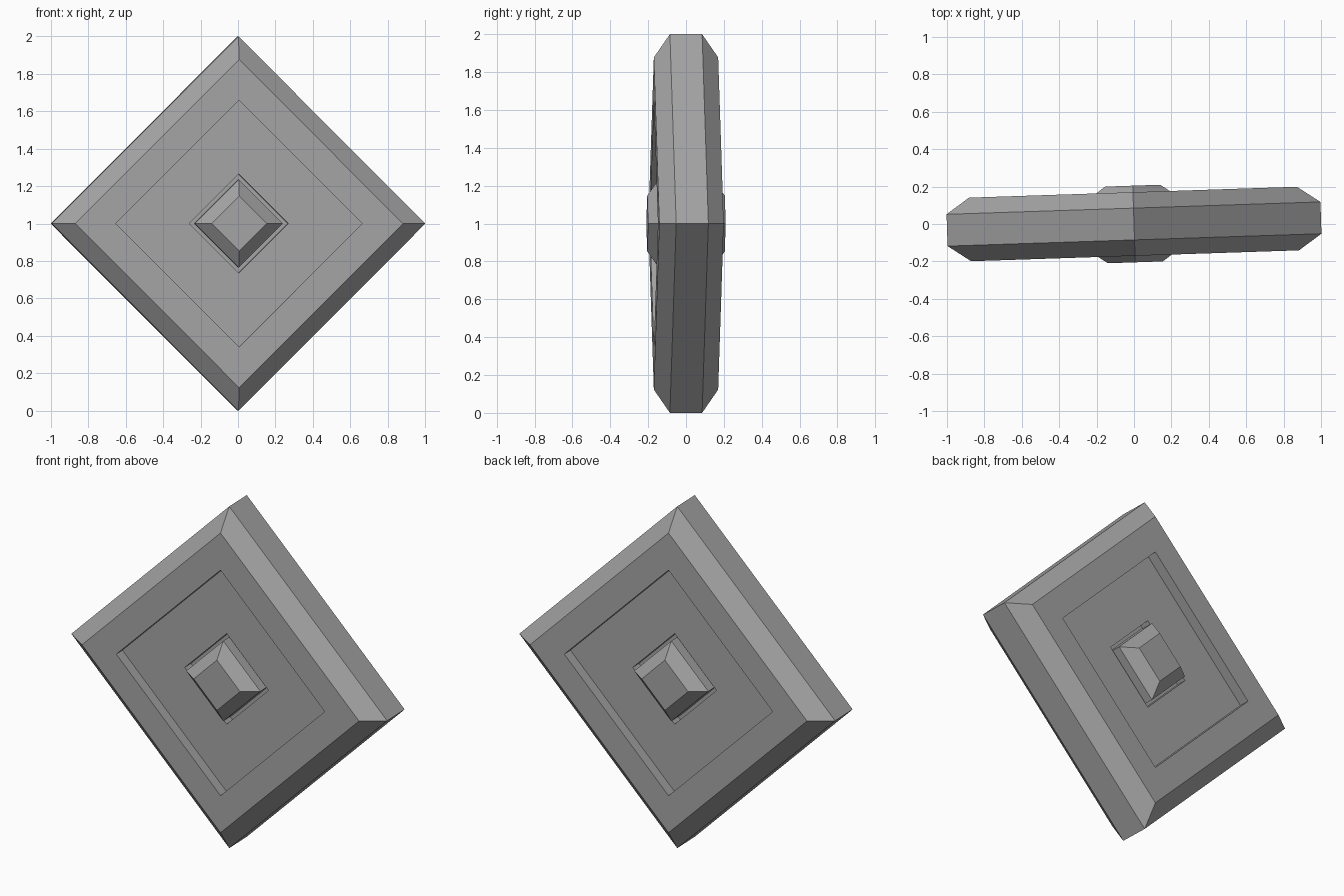
import bpy, bmesh, math
from mathutils import Matrix

default = bpy.data.objects.get("Cube")
if default:
    bpy.data.objects.remove(default, do_unlink=True)

# One plain grey for every part
grey = bpy.data.materials.new("plain_grey")
grey.use_nodes = True
colour = (0.38, 0.38, 0.38, 1.0)
grey.diffuse_color = colour
grey.node_tree.nodes["Principled BSDF"].inputs["Base Color"].default_value = colour

TILT = math.radians(1.9)   # slight turn about the upright axis


def diamond_part(name, half_profile, hollow=False):
    """Loft diamond rings through (half diagonal, depth) points, mirrored front to back."""
    profile = half_profile + [(r, -d) for r, d in reversed(half_profile)]
    bm = bmesh.new()
    rings = []
    for r, d in profile:
        rings.append([bm.verts.new((r * math.cos(a), -d, r * math.sin(a)))
                      for a in (i * math.pi / 2 for i in range(4))])
    pairs = list(zip(rings, rings[1:]))
    if hollow:
        pairs.append((rings[-1], rings[0]))
    else:
        bm.faces.new(rings[0])
        bm.faces.new(rings[-1])
    for a, b in pairs:
        for i in range(4):
            j = (i + 1) % 4
            bm.faces.new((a[i], a[j], b[j], b[i]))
    bmesh.ops.recalc_face_normals(bm, faces=bm.faces)
    bm.transform(Matrix.Translation((0, 0, 1)) @ Matrix.Rotation(TILT, 4, 'Z'))
    mesh = bpy.data.meshes.new(name)
    bm.to_mesh(mesh)
    bm.free()
    mesh.materials.append(grey)
    obj = bpy.data.objects.new(name, mesh)
    bpy.context.collection.objects.link(obj)
    return obj


# Bevelled outer frame, open in the middle
diamond_part("outer_frame", [(0.66, 0.17), (0.877, 0.17), (1.0, 0.085)], hollow=True)

# Recessed panel with a sunken square around the boss
diamond_part("recessed_panel", [(0.265, 0.05), (0.265, 0.11), (0.66, 0.11)])

# Bevelled centre boss, standing proud on both sides
diamond_part("centre_boss", [(0.147, 0.205), (0.235, 0.143)])
